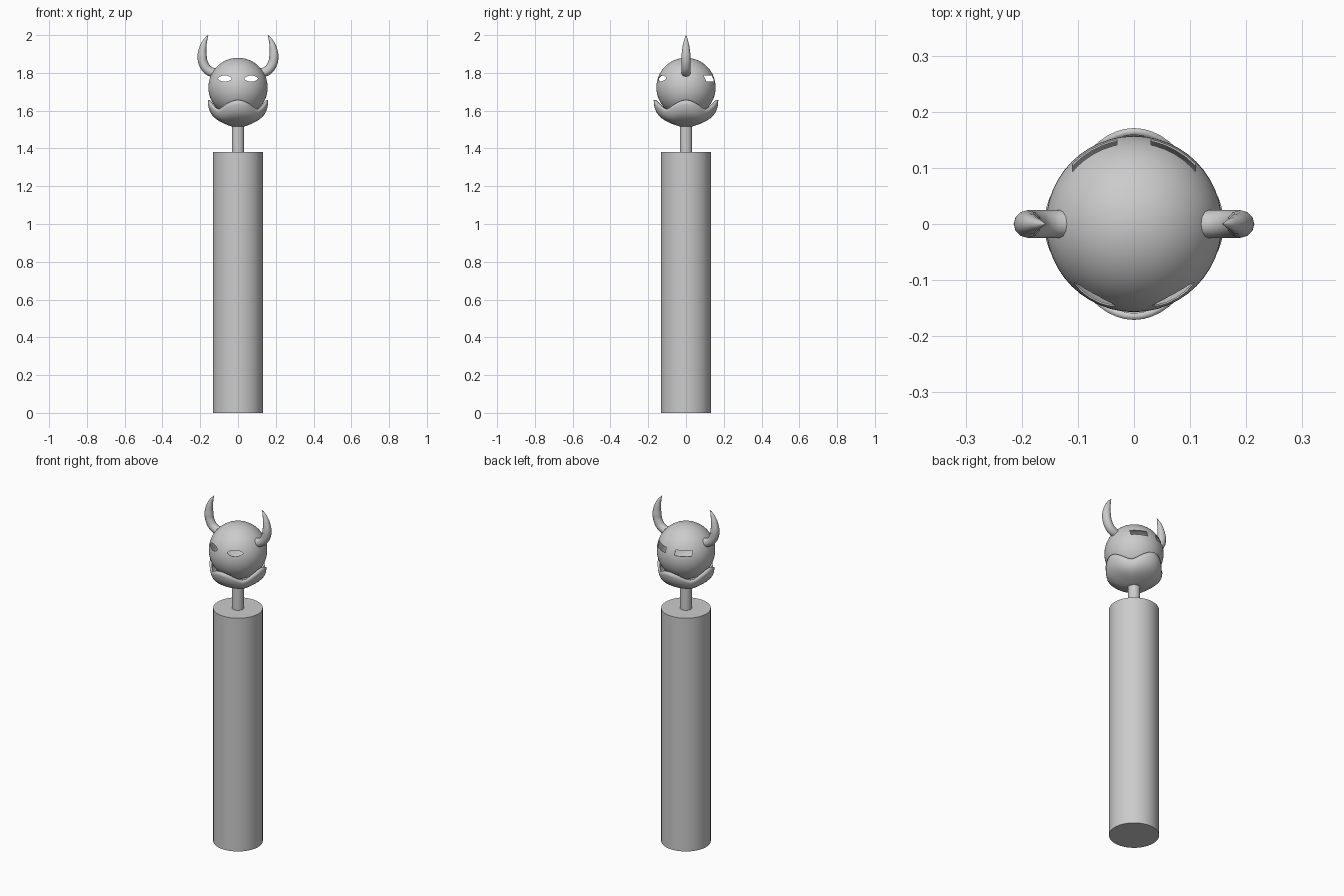
import bpy, bmesh, math
from mathutils import Vector

if "Cube" in bpy.data.objects:
    bpy.data.objects.remove(bpy.data.objects["Cube"])

grey = bpy.data.materials.new("plain_grey")
grey.use_nodes = True
COLOUR = (0.6, 0.6, 0.6, 1)
grey.diffuse_color = COLOUR
grey.node_tree.nodes["Principled BSDF"].inputs["Base Color"].default_value = COLOUR

HEAD_Z, HEAD_R = 1.723, 0.157


def finish(obj, name, angle=40):
    obj.name = name
    obj.data.materials.clear()
    obj.data.materials.append(grey)
    bpy.ops.object.select_all(action="DESELECT")
    obj.select_set(True)
    bpy.context.view_layer.objects.active = obj
    bpy.ops.object.shade_smooth_by_angle(angle=math.radians(angle))
    return obj


def mesh_object(name, bm):
    bmesh.ops.recalc_face_normals(bm, faces=bm.faces)
    mesh = bpy.data.meshes.new(name)
    bm.to_mesh(mesh)
    bm.free()
    obj = bpy.data.objects.new(name, mesh)
    bpy.context.collection.objects.link(obj)
    return obj


def column(name, radius, bottom, top):
    bpy.ops.mesh.primitive_cylinder_add(vertices=48, radius=radius, depth=top - bottom,
                                        location=(0, 0, (bottom + top) / 2))
    return finish(bpy.context.object, name)


def loft(bm, rings):
    """Skin a list of equal vertex rings."""
    for a, b in zip(rings, rings[1:]):
        for i in range(len(a)):
            j = (i + 1) % len(a)
            bm.faces.new((a[i], a[j], b[j], b[i]))


def cutter(outline, y0, y1):
    """Prism along y from an x-z outline."""
    bm = bmesh.new()
    rings = [[bm.verts.new((x, y, z)) for x, z in outline] for y in (y0, y1)]
    loft(bm, rings)
    for ring in rings:
        bm.faces.new(ring)
    return mesh_object("opening_cutter", bm)


# Body and neck
column("body", 0.133, 0, 1.38)
column("neck", 0.033, 1.38, 1.535)

# Hollow head with almond eyes in front and rectangular slots behind
bpy.ops.mesh.primitive_uv_sphere_add(segments=48, ring_count=32, radius=HEAD_R,
                                     location=(0, 0, HEAD_Z))
head = bpy.context.object
shell = head.modifiers.new("shell", "SOLIDIFY")
shell.thickness = 0.003
bpy.ops.object.modifier_apply(modifier=shell.name)
EYE_Z = 1.77
for side in (-1, 1):
    almond = []
    for k in range(24):
        a = math.tau * k / 24
        height = 0.016 * math.sin(a) * abs(math.sin(a)) ** 0.4
        almond.append((side * 0.07 + 0.037 * math.cos(a), EYE_Z + height))
    slot = [(side * x, EYE_Z + dz) for x, dz in
            ((0.03, -0.015), (0.11, -0.015), (0.11, 0.015), (0.03, 0.015))]
    for outline, y0, y1 in ((almond, -0.2, -0.04), (slot, 0.04, 0.2)):
        tool = cutter(outline, y0, y1)
        cut = head.modifiers.new("opening", "BOOLEAN")
        cut.operation, cut.solver, cut.object = "DIFFERENCE", "EXACT", tool
        bpy.context.view_layer.objects.active = head
        bpy.ops.object.modifier_apply(modifier=cut.name)
        bpy.data.objects.remove(tool)
finish(head, "head")

# Four-pointed cup holding the head
bm = bmesh.new()
COUNT, ROWS = 64, 10
rings = []
for r in range(ROWS + 1):
    t = r / ROWS
    ring = []
    for i in range(COUNT):
        a = math.tau * i / COUNT
        point = abs(math.cos(2 * a)) ** 1.6
        rim_r = 0.148 + point * (0.012 + 0.011 * math.sin(a) ** 2)
        rim_z = 1.608 + 0.048 * point
        radius = 0.03 + (rim_r - 0.03) * math.sin(t * math.pi / 2) ** 0.95
        z = 1.515 + (rim_z - 1.515) * (0.55 * t + 0.45 * t ** 3)
        ring.append(bm.verts.new((radius * math.cos(a), radius * math.sin(a), z)))
    rings.append(ring)
loft(bm, rings)
bm.faces.new(rings[0])
cup = mesh_object("cup", bm)
wall = cup.modifiers.new("wall", "SOLIDIFY")
wall.thickness = 0.012
wall.offset = -1
finish(cup, "cup")

# Curved tapering horns
PATH = [Vector((x, 0, z)) for x, z in
        ((0.115, 1.797), (0.155, 1.812), (0.181, 1.845), (0.19, 1.89),
         (0.184, 1.94), (0.172, 1.975), (0.158, 2.0))]
RADII = (0.025, 0.025, 0.025, 0.0245, 0.018, 0.01, 0.001)
for side, name in ((1, "left_horn"), (-1, "right_horn")):
    curve = bpy.data.curves.new(name, "CURVE")
    curve.dimensions = "3D"
    curve.bevel_depth = 1
    curve.bevel_resolution = 4
    curve.use_fill_caps = True
    spline = curve.splines.new("BEZIER")
    spline.resolution_u = 6
    spline.bezier_points.add(len(PATH) - 1)
    for p, co, radius in zip(spline.bezier_points, PATH, RADII):
        p.co = (side * co.x, 0, co.z)
        p.radius = radius
        p.handle_left_type = p.handle_right_type = "AUTO"
    horn = bpy.data.objects.new(name, curve)
    bpy.context.collection.objects.link(horn)
    bpy.ops.object.select_all(action="DESELECT")
    horn.select_set(True)
    bpy.context.view_layer.objects.active = horn
    bpy.ops.object.convert(target="MESH")
    finish(bpy.context.object, name, 60)
